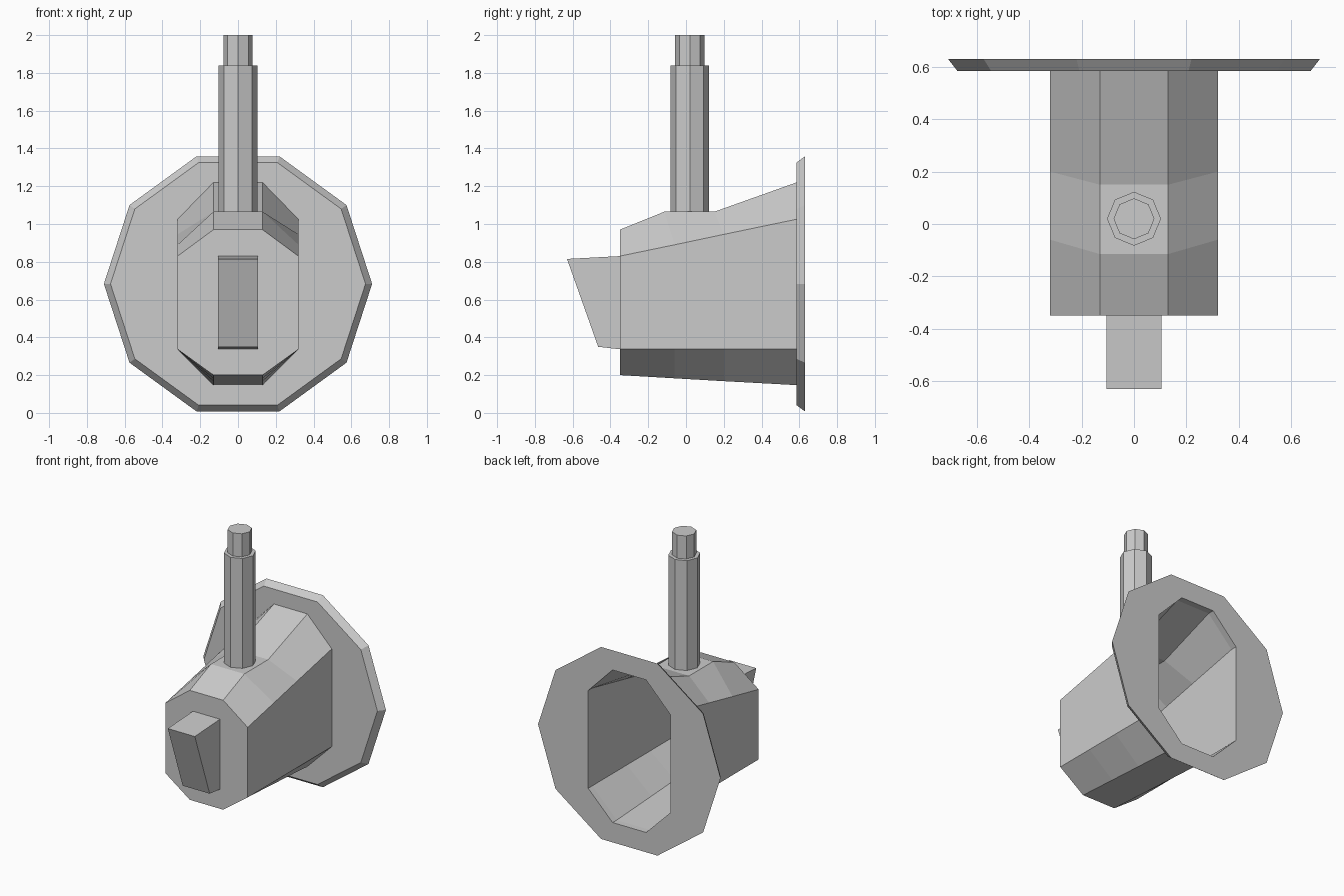
import bpy, bmesh, math

if "Cube" in bpy.data.objects:
    bpy.data.objects.remove(bpy.data.objects["Cube"])


def finish(name, bm):
    bmesh.ops.recalc_face_normals(bm, faces=bm.faces[:])
    mesh = bpy.data.meshes.new(name)
    bm.to_mesh(mesh)
    bm.free()
    obj = bpy.data.objects.new(name, mesh)
    bpy.context.collection.objects.link(obj)
    return obj


def add_ring(bm, pts):
    return [bm.verts.new(p) for p in pts]


def bridge(bm, a, b):
    n = len(a)
    for i in range(n):
        j = (i + 1) % n
        bm.faces.new((a[i], a[j], b[j], b[i]))


def octagon(top, shoulder, hip, base):
    """Closed eight-point section mirrored in x; each level is a (y, z) pair."""
    half = [(0.13, *top), (0.32, *shoulder), (0.32, *hip), (0.13, *base)]
    return half + [(-x, y, z) for x, y, z in reversed(half)]


# Hollow body, open at the back, with a level seat for the stem
F, B = -0.35, 0.585
sections = [
    octagon((F, 0.97), (F, 0.83), (F, 0.337), (F, 0.20)),
    octagon((-0.115, 1.065), (-0.06, 0.89), (-0.06, 0.337), (-0.06, 0.183)),
    octagon((0.15, 1.065), (0.20, 0.945), (0.20, 0.337), (0.20, 0.168)),
    octagon((B, 1.22), (B, 1.025), (B, 0.337), (B, 0.147)),
]
bm = bmesh.new()
rings = [add_ring(bm, s) for s in sections]
for a, b in zip(rings, rings[1:]):
    bridge(bm, a, b)
bm.faces.new(rings[0])
finish("body", bm)


# Ten-sided bevelled flange with the body opening cut through it
def decagon(r, y):
    return [(r * math.cos(i * math.tau / 10), y, 0.683 + r * math.sin(i * math.tau / 10))
            for i in range(10)]


bm = bmesh.new()
outer, inner = [], []
for r, y in ((0.675, B), (0.71, 0.63)):
    outer.append(add_ring(bm, decagon(r, y)))
    inner.append(add_ring(bm, [(x, y, z) for x, _, z in sections[-1]]))
bridge(bm, *outer)
bridge(bm, *inner)
for o, i in zip(outer, inner):
    edges = [bm.edges.get((ring[k - 1], ring[k])) for ring in (o, i) for k in range(len(ring))]
    bmesh.ops.triangle_fill(bm, edges=edges, use_beauty=True)
finish("flange", bm)

# Wedge-shaped block on the front
profile = [(F, 0.83), (-0.63, 0.815), (-0.465, 0.35), (F, 0.337)]
bm = bmesh.new()
left, right = [add_ring(bm, [(x, y, z) for y, z in profile]) for x in (-0.105, 0.105)]
bridge(bm, left, right)
bm.faces.new(left)
bm.faces.new(right)
finish("front_wedge", bm)

# Stepped eight-sided stem
bm = bmesh.new()
steps = [(0.103, 1.065), (0.103, 1.838), (0.078, 1.838), (0.078, 2.0)]
rings = [add_ring(bm, [(r * math.cos(i * math.tau / 8), 0.02 + r * math.sin(i * math.tau / 8), z)
                       for i in range(8)]) for r, z in steps]
for a, b in zip(rings, rings[1:]):
    bridge(bm, a, b)
bm.faces.new(rings[0])
bm.faces.new(rings[-1])
stem = finish("stem", bm)

# Rest the flange rim on the ground
lowest = 0.683 - 0.71 * math.sin(math.radians(72))
for obj in bpy.data.objects:
    if obj is not stem:
        obj.location.z = -lowest if lowest < 0 else 0
